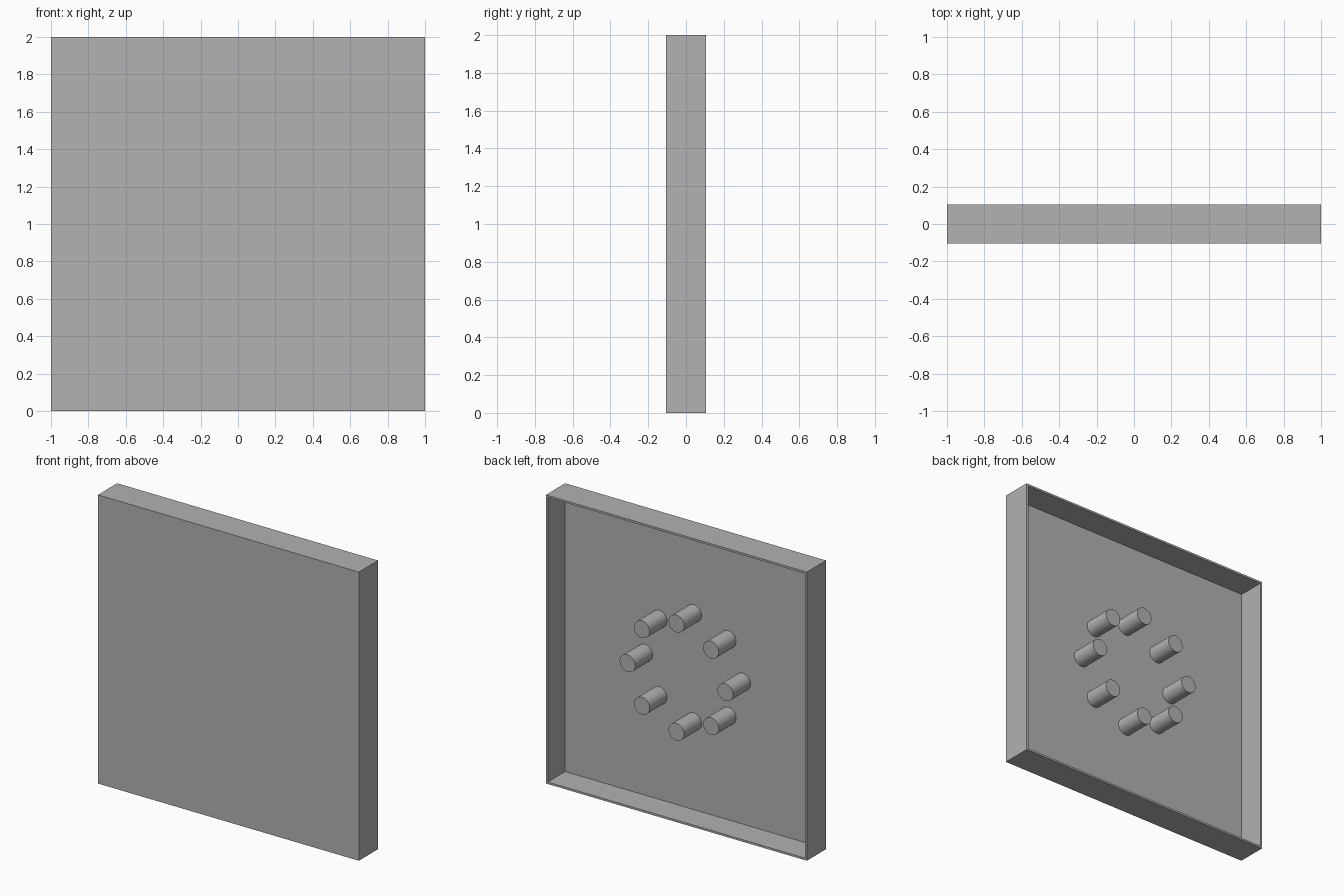
import bpy, bmesh, math
from mathutils import Matrix, Vector

if "Cube" in bpy.data.objects:
    bpy.data.objects.remove(bpy.data.objects["Cube"], do_unlink=True)

DEPTH, WALL = 0.21, 0.02
PEG_COUNT, PEG_RADIUS, RING_RADIUS = 8, 0.06, 0.375

grey = bpy.data.materials.new("plain grey")
grey.use_nodes = True
colour = (0.445, 0.445, 0.445, 1)
grey.diffuse_color = colour
grey.node_tree.nodes["Principled BSDF"].inputs["Base Color"].default_value = colour


def finish(name, bm):
    mesh = bpy.data.meshes.new(name)
    bm.to_mesh(mesh)
    bm.free()
    obj = bpy.data.objects.new(name, mesh)
    bpy.context.collection.objects.link(obj)
    mesh.materials.append(grey)
    return obj


# Tray: a square slab whose back face is inset and pushed in
bm = bmesh.new()
bmesh.ops.create_cube(bm, size=1, matrix=Matrix.Translation((0, 0, 1)) @ Matrix.Diagonal((2, DEPTH, 2, 1)))
bm.normal_update()
back = max(bm.faces, key=lambda f: f.normal.y)
bmesh.ops.inset_region(bm, faces=[back], thickness=WALL)
pocket = bmesh.ops.extrude_discrete_faces(bm, faces=[back])["faces"][0]
bmesh.ops.translate(bm, verts=pocket.verts, vec=Vector((0, WALL - DEPTH, 0)))
finish("tray_panel", bm)

# Pegs: a ring of cylinders from the panel to flush with the rim
for i in range(PEG_COUNT):
    angle = math.tau * i / PEG_COUNT
    place = Matrix.Translation((RING_RADIUS * math.cos(angle), WALL / 2,
                                1 + RING_RADIUS * math.sin(angle)))
    bm = bmesh.new()
    bmesh.ops.create_cone(bm, cap_ends=True, segments=32, radius1=PEG_RADIUS,
                          radius2=PEG_RADIUS, depth=DEPTH - WALL,
                          matrix=place @ Matrix.Rotation(math.pi / 2, 4, "X"))
    peg = finish(f"peg_{i + 1}", bm)
    bpy.ops.object.select_all(action="DESELECT")
    peg.select_set(True)
    bpy.context.view_layer.objects.active = peg
    bpy.ops.object.shade_smooth_by_angle(angle=math.radians(30))
